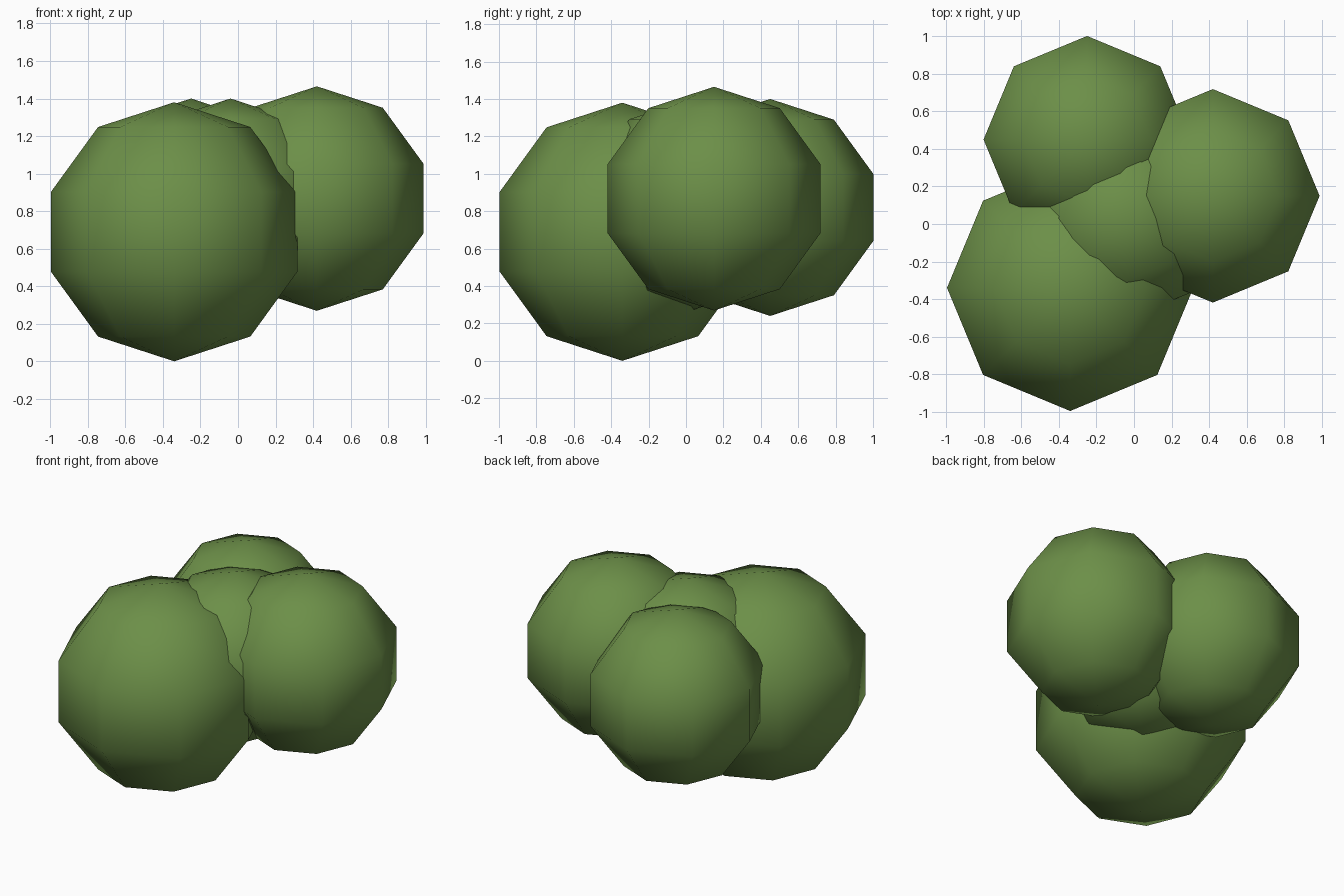
import bpy

if "Cube" in bpy.data.objects:
    bpy.data.objects.remove(bpy.data.objects["Cube"])

# Single foliage colour
leaf = bpy.data.materials.new("leaf green")
leaf.diffuse_color = (0.15, 0.275, 0.065, 1)
leaf.use_nodes = True
leaf.node_tree.nodes["Principled BSDF"].inputs["Base Color"].default_value = leaf.diffuse_color

# Bush: four overlapping low-poly, smooth-shaded clumps (name, centre, radius)
CLUMPS = [
    ("front_left_clump", (-0.34, -0.34, 0.69), 0.69),
    ("right_clump", (0.42, 0.15, 0.867), 0.598),
    ("back_clump", (-0.25, 0.45, 0.82), 0.58),
    ("middle_clump", (-0.04, 0.03, 0.835), 0.565),
]

for name, centre, radius in CLUMPS:
    bpy.ops.mesh.primitive_uv_sphere_add(segments=8, ring_count=5,
                                         radius=radius, location=centre)
    clump = bpy.context.object
    clump.name = name
    clump.data.materials.append(leaf)
    bpy.ops.object.shade_smooth()
